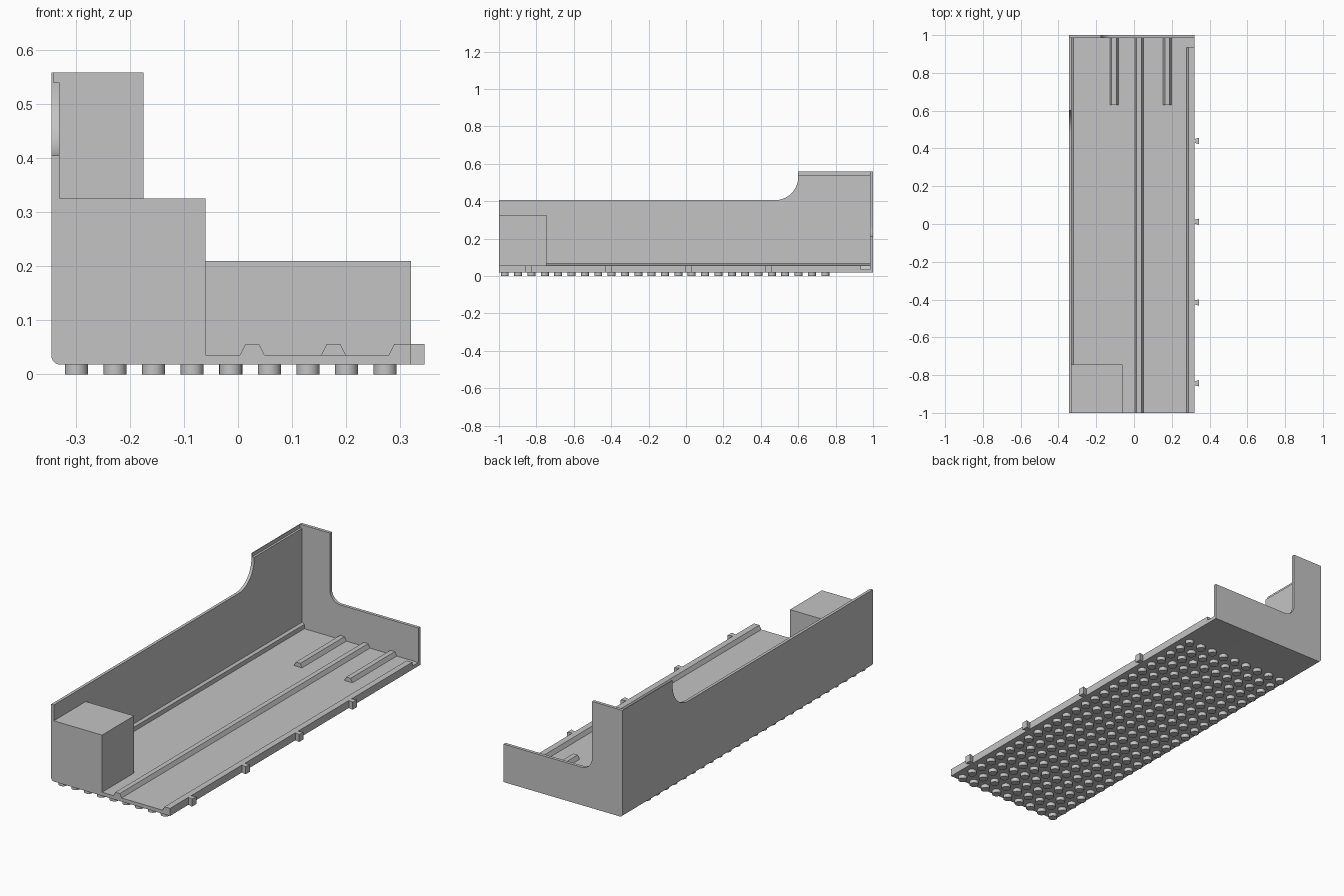
import bpy, bmesh, math
from mathutils import Vector

cube = bpy.data.objects.get("Cube")
if cube:
    bpy.data.objects.remove(cube, do_unlink=True)

grey = bpy.data.materials.new("plain grey")
grey.use_nodes = True
COLOUR = (0.55, 0.55, 0.55, 1)
grey.diffuse_color = COLOUR
grey.node_tree.nodes["Principled BSDF"].inputs["Base Color"].default_value = COLOUR

# Shared dimensions
LEFT, RIGHT = -0.345, 0.32
INNER = -0.33            # inside face of the long wall
FRONT, BACK = -1.0, 1.0
BACK_IN = 0.984          # inside face of the end wall
BASE, FLOOR, RIDGE = 0.018, 0.036, 0.056
TOP, LIP = 0.558, 0.54


def finish(name, bm):
    bmesh.ops.recalc_face_normals(bm, faces=bm.faces)
    mesh = bpy.data.meshes.new(name)
    bm.to_mesh(mesh)
    bm.free()
    mesh.materials.append(grey)
    obj = bpy.data.objects.new(name, mesh)
    bpy.context.collection.objects.link(obj)
    bpy.ops.object.select_all(action='DESELECT')
    obj.select_set(True)
    bpy.context.view_layer.objects.active = obj
    bpy.ops.object.shade_smooth_by_angle(angle=math.radians(30))
    return obj


def extrude(name, points, axis, start, end):
    """Extrude a 2D outline along an axis: x takes (y, z), y takes (x, z), z takes (x, y)."""
    place = {'x': lambda a, b: (start, a, b),
             'y': lambda a, b: (a, start, b),
             'z': lambda a, b: (a, b, start)}[axis]
    step = Vector([(end - start) * (axis == k) for k in 'xyz'])
    bm = bmesh.new()
    face = bm.faces.new([bm.verts.new(place(a, b)) for a, b in points])
    moved = bmesh.ops.extrude_face_region(bm, geom=[face], use_keep_orig=True)
    bmesh.ops.translate(bm, vec=step,
                        verts=[v for v in moved["geom"] if isinstance(v, bmesh.types.BMVert)])
    return finish(name, bm)


def arc(cx, cy, r, a0, a1, n=10):
    angles = [math.radians(a0 + (a1 - a0) * i / n) for i in range(n + 1)]
    return [(cx + r * math.cos(a), cy + r * math.sin(a)) for a in angles]


def ridge(x0, x1, slope=0.01):
    return [(x0, FLOOR), (x0 + slope, RIDGE), (x1 - slope, RIDGE), (x1, FLOOR)]


# Rounded lower edge shared by floor and end wall
R = 0.016
rounded = arc(LEFT + R, BASE + R, R, 180, 270, 6)

# Floor with the full-length centre ridge
extrude("floor", rounded + [(RIGHT, BASE), (RIGHT, FLOOR)] + ridge(0.004, 0.049)[::-1]
        + [(LEFT, FLOOR)], 'y', FRONT, BACK_IN)

# Long side wall: thin outer skin reaches higher than the inner layer
def wall_outline(top):
    return ([(FRONT, FLOOR), (FRONT, 0.405)] + arc(0.475, 0.53, 0.125, -90, 0, 14)
            + [(0.6, top), (BACK_IN, top), (BACK_IN, FLOOR)])

extrude("side_wall_outer", wall_outline(TOP), 'x', LEFT, -0.341)
extrude("side_wall_inner", wall_outline(LIP), 'x', -0.341, INNER)
extrude("side_wall_foot", [(INNER, FLOOR), (INNER, 0.066), (-0.318, 0.058), (-0.318, FLOOR)],
        'y', FRONT, BACK_IN)

# End wall with a tall corner post
extrude("end_wall", rounded + [(RIGHT, BASE), (RIGHT, 0.21)]
        + arc(-0.115, 0.27, 0.06, 270, 180) + [(-0.175, TOP), (LEFT, TOP)], 'y', BACK_IN, BACK)

# Corner block at the front
extrude("corner_block", [(INNER, FRONT), (-0.06, FRONT), (-0.06, -0.745), (INNER, -0.745)],
        'z', FLOOR, 0.325)

# Short floor ridges and the edge rail
for name, x in (("short_ridge_right", -0.128), ("short_ridge_left", 0.154)):
    extrude(name, ridge(x, x + 0.045), 'y', 0.63, BACK_IN)
extrude("edge_rail", [(0.279, FLOOR), (0.289, RIDGE), (RIGHT, RIDGE), (RIGHT, FLOOR)],
        'y', FRONT, 0.935)

# Dovetail tabs along the open edge
for i in range(4):
    y = -0.843 + i * 0.4275
    extrude(f"edge_tab_{i + 1}", [(RIGHT, y - 0.01), (0.345, y - 0.017),
                                  (0.345, y + 0.017), (RIGHT, y + 0.01)], 'z', BASE, RIDGE)

# Grid of round studs underneath
bm = bmesh.new()
PITCH = 0.0714
for col in range(9):
    for row in range(25):
        made = bmesh.ops.create_cone(bm, cap_ends=True, segments=24,
                                     radius1=0.0213, radius2=0.0213, depth=BASE)
        bmesh.ops.translate(bm, verts=made["verts"],
                            vec=(-0.299 + col * PITCH, -0.969 + row * PITCH, BASE / 2))
finish("bottom_studs", bm)
